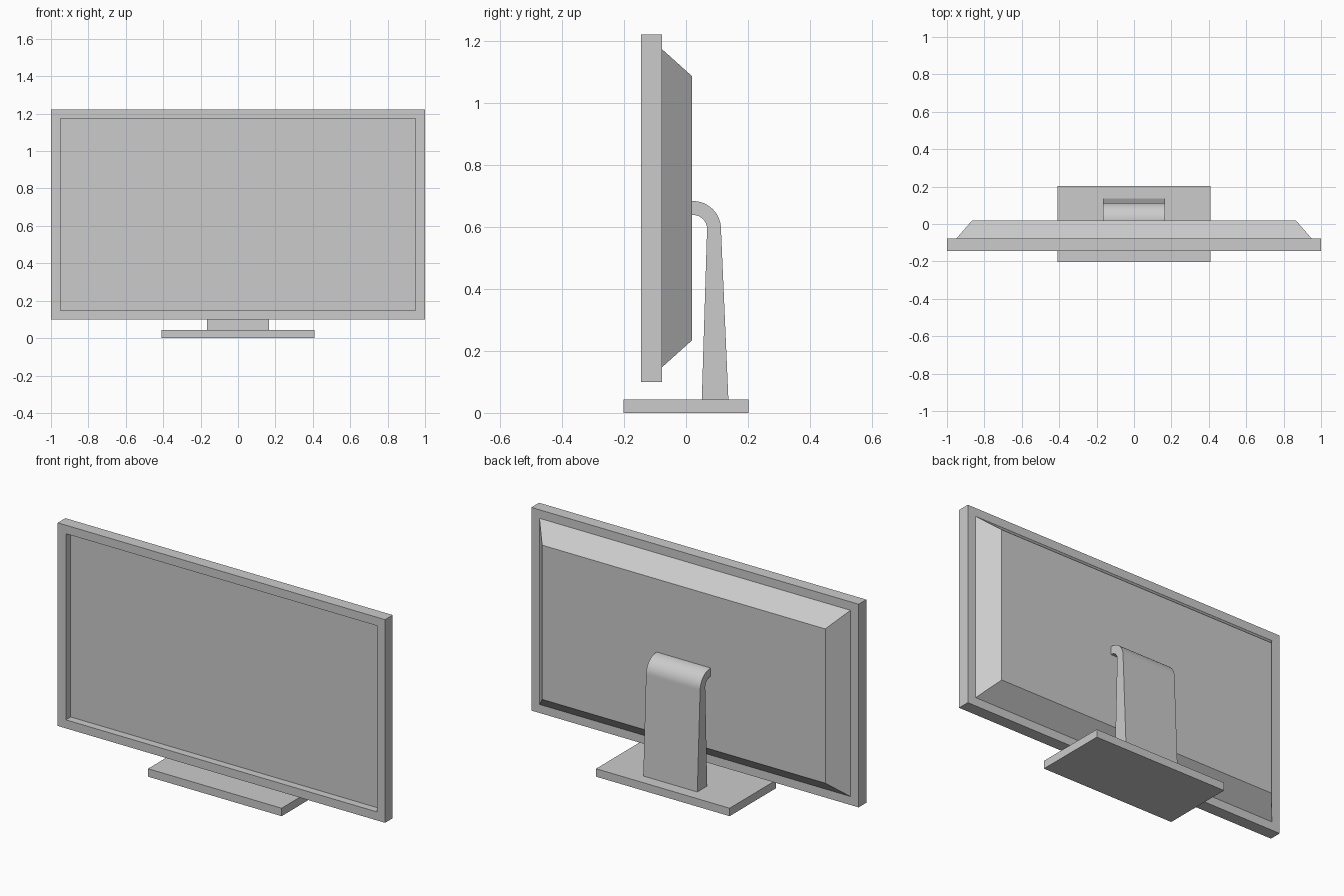
import bpy, bmesh, math

if "Cube" in bpy.data.objects:
    bpy.data.objects.remove(bpy.data.objects["Cube"])


def finish(bm, name):
    bmesh.ops.recalc_face_normals(bm, faces=bm.faces)
    mesh = bpy.data.meshes.new(name)
    bm.to_mesh(mesh)
    bm.free()
    obj = bpy.data.objects.new(name, mesh)
    bpy.context.collection.objects.link(obj)
    return obj


def rect_loft(name, rings):
    """Loft through upright rectangles given as (half_width, z_low, z_high, y)."""
    bm = bmesh.new()
    loops = [[bm.verts.new(p) for p in ((-w, y, lo), (w, y, lo), (w, y, hi), (-w, y, hi))]
             for w, lo, hi, y in rings]
    for a, b in zip(loops, loops[1:]):
        for i in range(4):
            j = (i + 1) % 4
            bm.faces.new((a[i], a[j], b[j], b[i]))
    bm.faces.new(loops[0])
    bm.faces.new(loops[-1])
    return finish(bm, name)


def extrude_profile(name, profile, half_width):
    """Extrude a closed (y, z) profile along x, centred."""
    bm = bmesh.new()
    face = bm.faces.new([bm.verts.new((-half_width, y, z)) for y, z in profile])
    out = bmesh.ops.extrude_face_region(bm, geom=[face])
    verts = [v for v in out["geom"] if isinstance(v, bmesh.types.BMVert)]
    bmesh.ops.translate(bm, verts=verts, vec=(2 * half_width, 0, 0))
    return finish(bm, name)


def arc(cy, cz, r, start, end, steps=16):
    angles = [math.radians(start + (end - start) * i / steps) for i in range(steps + 1)]
    return [(cy + r * math.cos(a), cz + r * math.sin(a)) for a in angles]


# Bezel with recessed screen, and chamfered rear housing, in one shell
rect_loft("screen_housing", [
    (0.95, 0.147, 1.175, -0.103),
    (0.95, 0.147, 1.175, -0.145),
    (1.0, 0.10, 1.222, -0.145),
    (1.0, 0.10, 1.222, -0.078),
    (0.95, 0.147, 1.175, -0.078),
    (0.865, 0.235, 1.087, 0.02),
])

# Tapered stand neck bending forward into the housing
neck = ([(0.051, 0.044), (0.137, 0.044)]
        + arc(0.023, 0.594, 0.09, 0, 90)
        + [(0.018, 0.684), (0.018, 0.639)]
        + arc(0.023, 0.594, 0.045, 90, 0))
stand = extrude_profile("stand_neck", neck, 0.165)

# Smooth the neck bend only
bpy.context.view_layer.objects.active = stand
stand.select_set(True)
bpy.ops.object.shade_smooth_by_angle(angle=math.radians(30))

# Flat base plate
extrude_profile("stand_base", [(-0.202, 0), (0.202, 0), (0.202, 0.044), (-0.202, 0.044)], 0.408)
